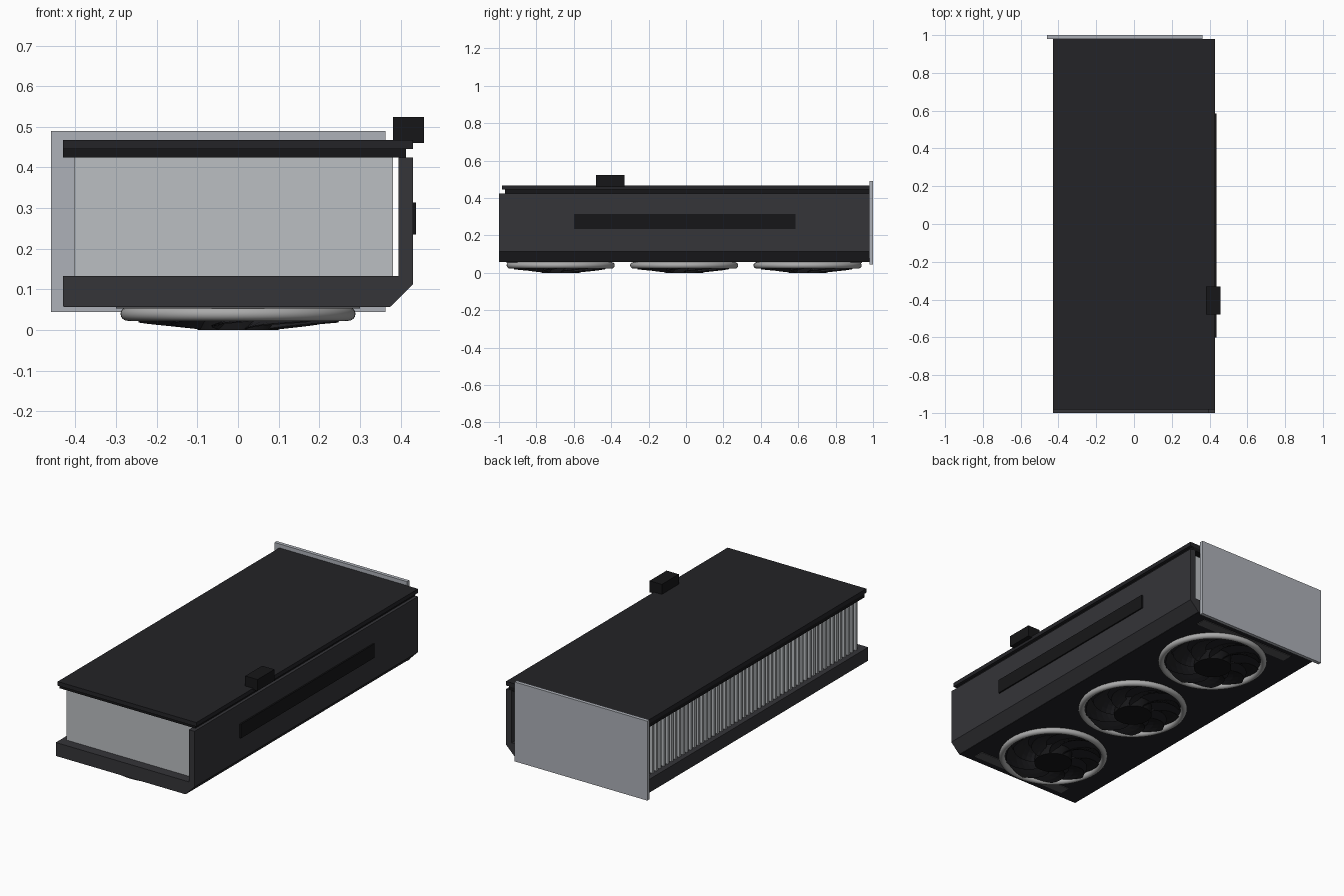
import bpy, bmesh
from math import pi, cos, sin

if "Cube" in bpy.data.objects:
    bpy.data.objects.remove(bpy.data.objects["Cube"])


def material(name, rgb):
    m = bpy.data.materials.new(name)
    m.diffuse_color = (*rgb, 1)
    m.use_nodes = True
    m.node_tree.nodes["Principled BSDF"].inputs["Base Color"].default_value = m.diffuse_color
    return m


SHROUD = material("shroud_dark", (0.035, 0.035, 0.04))
PLATE = material("plate_black", (0.017, 0.017, 0.02))
BLACK = material("black", (0.008, 0.008, 0.009))
TRIM = material("trim_grey", (0.09, 0.09, 0.095))
RING = material("ring_metal", (0.4, 0.4, 0.4))
FIN = material("fin_metal", (0.5, 0.52, 0.54))
STEEL = material("bracket_steel", (0.42, 0.44, 0.48))


def finish(name, bm, mat):
    bmesh.ops.recalc_face_normals(bm, faces=bm.faces)
    me = bpy.data.meshes.new(name)
    bm.to_mesh(me)
    bm.free()
    me.materials.append(mat)
    ob = bpy.data.objects.new(name, me)
    bpy.context.collection.objects.link(ob)
    return ob


def add_box(bm, x, y, z):
    vs = bmesh.ops.create_cube(bm, size=1)["verts"]
    for v in vs:
        v.co = [lo + (c + 0.5) * (hi - lo) for c, (lo, hi) in zip(v.co, (x, y, z))]


def box(name, x, y, z, mat):
    bm = bmesh.new()
    add_box(bm, x, y, z)
    return finish(name, bm, mat)


def smooth(ob):
    bpy.ops.object.select_all(action='DESELECT')
    bpy.context.view_layer.objects.active = ob
    ob.select_set(True)
    bpy.ops.object.shade_smooth_by_angle()


# Shroud: L-shaped profile with a chamfered lower edge, extruded along y
profile = [(-0.43, 0.058), (0.375, 0.058), (0.43, 0.113), (0.43, 0.425),
           (0.395, 0.425), (0.395, 0.133), (-0.43, 0.133)]
bm = bmesh.new()
face = bm.faces.new([bm.verts.new((x, -1, z)) for x, z in profile])
ext = bmesh.ops.extrude_face_region(bm, geom=[face])["geom"]
bmesh.ops.translate(bm, vec=(0, 1.98, 0),
                    verts=[g for g in ext if isinstance(g, bmesh.types.BMVert)])
finish("shroud", bm, SHROUD)

# Underside skin, trim bars and side strip
box("shroud_underside", (-0.428, 0.374), (-0.998, 0.978), (0.0565, 0.06), PLATE)
for name, y in (("front_trim_bar", -0.93), ("rear_trim_bar", 0.91)):
    box(name, (-0.3, 0.3), (y - 0.03, y + 0.03), (0.053, 0.059), TRIM)
box("side_light_strip", (0.425, 0.438), (-0.6, 0.585), (0.235, 0.314), BLACK)

# Heatsink fin stack
bm = bmesh.new()
count = 56
for i in range(count):
    y = -0.945 + i * 1.87 / (count - 1)
    add_box(bm, (-0.402, 0.381), (y, y + 0.014), (0.13, 0.427))
finish("heatsink_fins", bm, FIN)

# Circuit board, backplate, power socket and mounting bracket
box("circuit_board", (-0.43, 0.413), (-0.968, 0.98), (0.425, 0.445), BLACK)
box("backplate", (-0.43, 0.43), (-0.983, 0.98), (0.445, 0.468), PLATE)
box("power_socket", (0.381, 0.457), (-0.48, -0.33), (0.46, 0.524), BLACK)
box("mounting_bracket", (-0.46, 0.363), (0.98, 1.0), (0.045, 0.49), STEEL)


def fan_ring(name, y):
    bpy.ops.mesh.primitive_torus_add(major_segments=64, minor_segments=16,
                                     major_radius=0.272, minor_radius=0.017,
                                     location=(0, y, 0.04))
    ob = bpy.context.object
    ob.name = name
    ob.data.materials.append(RING)
    smooth(ob)


def fan_rotor(name, y, blades=9, steps=6):
    bm = bmesh.new()
    for b in range(blades):
        rows = []
        for i in range(steps + 1):
            t = i / steps
            r = 0.09 + 0.16 * t
            a = 2 * pi * b / blades + 0.55 * t * t      # swept back
            chord = 0.52 + 0.1 * t
            row = []
            for k in range(4):
                u = k / 3
                ang = a + chord * u
                z = 0.002 + 0.018 * t + (0.045 - 0.018 * t) * u
                row.append(bm.verts.new((r * cos(ang), y + r * sin(ang), z)))
            rows.append(row)
        for p, q in zip(rows, rows[1:]):
            for k in range(3):
                bm.faces.new((p[k], p[k + 1], q[k + 1], q[k]))
    ob = finish(name + "_blades", bm, PLATE)
    mod = ob.modifiers.new("thickness", 'SOLIDIFY')
    mod.thickness = 0.003
    mod.offset = 0
    # Hub
    bpy.ops.mesh.primitive_cylinder_add(vertices=32, radius=0.1, depth=0.06,
                                        location=(0, y, 0.03))
    hub = bpy.context.object
    hub.name = name + "_hub"
    hub.data.materials.append(BLACK)
    smooth(hub)


# Three fans along the underside
for i, y in enumerate((-0.67, -0.01, 0.65), 1):
    fan_ring(f"fan_{i}_ring", y)
    fan_rotor(f"fan_{i}", y)
